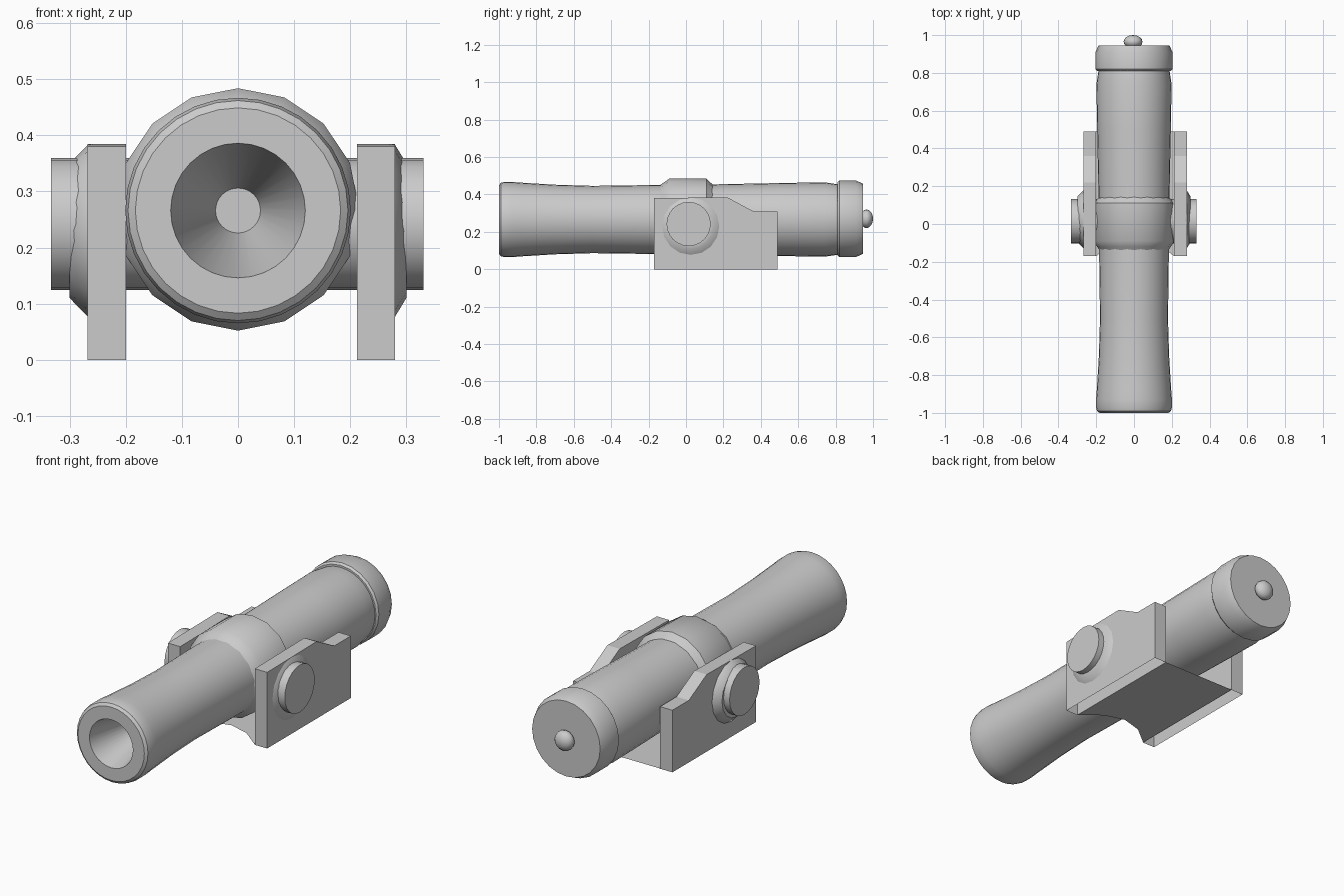
import bpy, bmesh, math

if "Cube" in bpy.data.objects:
    bpy.data.objects.remove(bpy.data.objects["Cube"])

AXIS_Z = 0.266


def finish(name, bm, smooth=True, fix_normals=True):
    if fix_normals:
        bmesh.ops.recalc_face_normals(bm, faces=bm.faces)
    mesh = bpy.data.meshes.new(name)
    bm.to_mesh(mesh)
    bm.free()
    ob = bpy.data.objects.new(name, mesh)
    bpy.context.collection.objects.link(ob)
    if smooth:
        bpy.ops.object.select_all(action='DESELECT')
        bpy.context.view_layer.objects.active = ob
        ob.select_set(True)
        bpy.ops.object.shade_smooth_by_angle(angle=math.radians(35))
    return ob


def lathe(name, profile, sides, center, axis='Y'):
    """Revolve (position, radius) pairs about an axis; radius 0 makes a pole."""
    bm = bmesh.new()
    rings = []

    def place(p, a, b):
        co = (a, p, b) if axis == 'Y' else (p, a, b)
        return bm.verts.new([c + o for c, o in zip(co, center)])

    for p, r in profile:
        if r == 0:
            rings.append([place(p, 0, 0)] * sides)
        else:
            rings.append([place(p, r * math.sin(2 * math.pi * i / sides),
                                r * math.cos(2 * math.pi * i / sides))
                          for i in range(sides)])
    for a, b in zip(rings, rings[1:]):
        for i in range(sides):
            j = (i + 1) % sides
            bm.faces.new(list(dict.fromkeys((a[i], a[j], b[j], b[i]))))
    return finish(name, bm)


# Barrel with flared muzzle and tapering bore
lathe("barrel", [(-0.68, 0), (-0.68, 0.04), (-1.0, 0.12), (-1.0, 0.183),
                 (-0.99, 0.196), (-0.97, 0.201), (-0.93, 0.201), (-0.88, 0.197),
                 (-0.7, 0.186), (-0.5, 0.18), (-0.2, 0.184), (0.15, 0.188),
                 (0.5, 0.195), (0.74, 0.199), (0.8, 0.19), (0.83, 0.186),
                 (0.83, 0)], 32, (0, 0, AXIS_Z))

# Reinforcing band at the trunnions
lathe("middle_band", [(-0.15, 0.175), (-0.12, 0.195), (-0.09, 0.216), (0.11, 0.216),
                      (0.13, 0.196), (0.15, 0.18)], 16, (0, 0, 0.268))

# Breech ring and knob
lathe("breech_ring", [(0.81, 0), (0.81, 0.195), (0.82, 0.204), (0.91, 0.204),
                      (0.945, 0.188), (0.945, 0)], 24, (0, 0, 0.27))
knob = [(0.965 - 0.035 * math.cos(t * math.pi / 8),
         0 if t in (0, 8) else 0.05 * math.sin(t * math.pi / 8)) for t in range(9)]
lathe("breech_knob", knob, 16, (-0.005, 0, 0.27))

# Trunnion pin through both cheeks
lathe("trunnion", [(-0.333, 0), (-0.333, 0.118), (0.331, 0.118), (0.331, 0)],
      24, (0, 0.014, 0.242), axis='X')

# Carriage cheeks, open underneath, with sloped bosses around the pin
CHEEK = [(-0.17, 0), (-0.17, 0.38), (0.22, 0.385), (0.36, 0.31), (0.49, 0.31), (0.49, 0)]
for side, inner, outer in (("left", -0.2, -0.268), ("right", 0.212, 0.28)):
    bm = bmesh.new()
    a = [bm.verts.new((inner, y, z)) for y, z in CHEEK]
    b = [bm.verts.new((outer, y, z)) for y, z in CHEEK]
    bm.faces.new(a)
    bm.faces.new(b[::-1])
    for i in range(len(CHEEK) - 1):
        bm.faces.new((a[i], b[i], b[i + 1], a[i + 1]))
    finish(side + "_cheek", bm, smooth=False)

    s = 1 if outer > 0 else -1
    lathe(side + "_boss", [(outer - s * 0.01, 0.155), (outer, 0.153), (s * 0.3, 0.12),
                           (s * 0.3, 0.1)], 16, (0, 0.025, 0.23), axis='X')

# Thin carriage floor, with a hollowed front edge
bm = bmesh.new()
outline = [(-0.2, 0.49), (-0.2, -0.17), (-0.1, -0.09), (0.006, -0.06),
           (0.11, -0.09), (0.212, -0.17), (0.212, 0.49)]
bm.faces.new([bm.verts.new((x, y, 0.001)) for x, y in outline])
finish("carriage_floor", bm, smooth=False)
